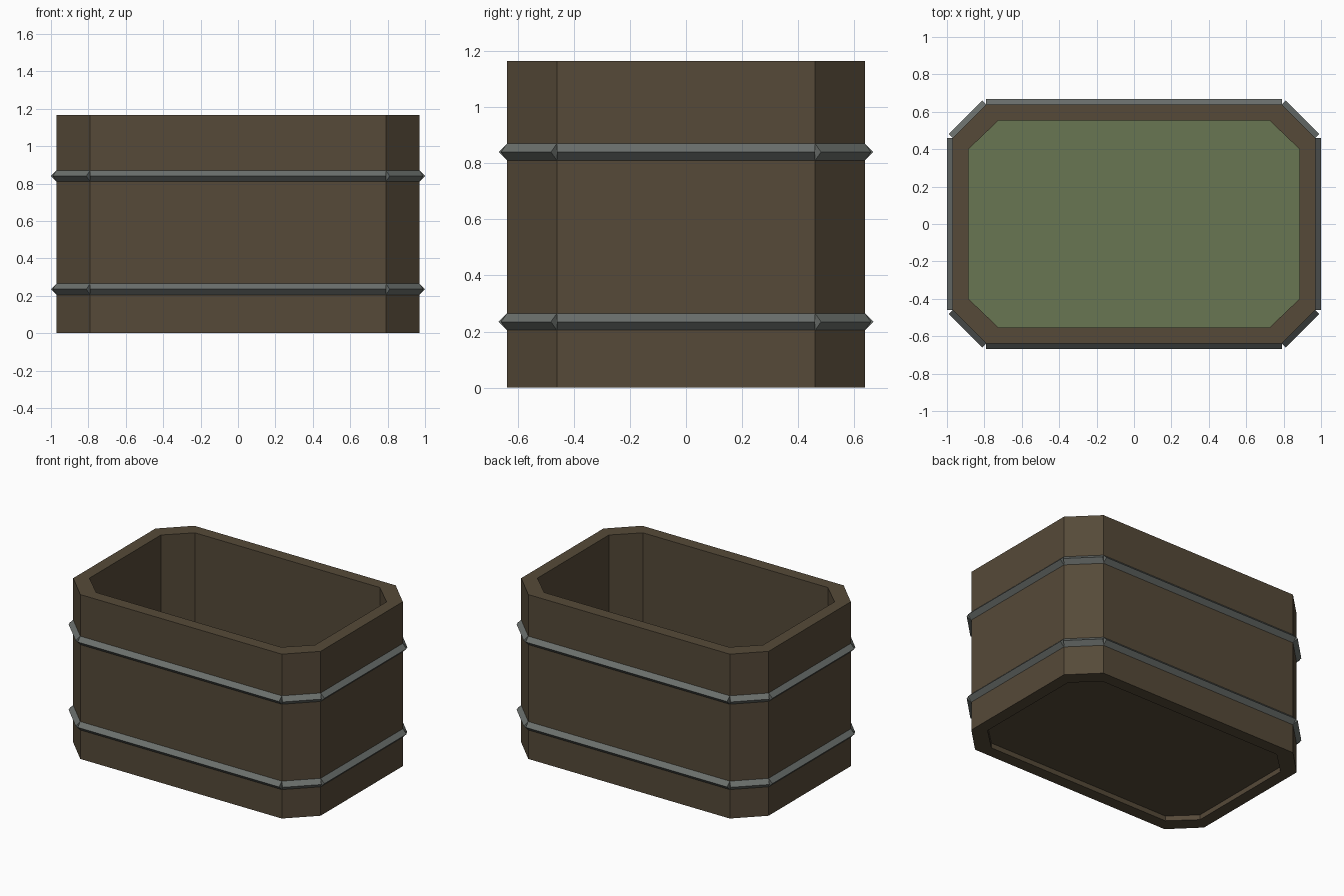
import bpy, bmesh
from mathutils import Vector

if "Cube" in bpy.data.objects:
    bpy.data.objects.remove(bpy.data.objects["Cube"])


def material(name, rgb):
    m = bpy.data.materials.new(name)
    m.diffuse_color = (*rgb, 1)
    m.use_nodes = True
    m.node_tree.nodes["Principled BSDF"].inputs["Base Color"].default_value = m.diffuse_color
    return m


wood = material("dark_wood", (0.092, 0.068, 0.040))
metal = material("grey_metal", (0.145, 0.160, 0.150))
green = material("green_floor", (0.140, 0.180, 0.086))


def octagon(x, y, cx, cy):
    """Counter-clockwise chamfered rectangle; cx, cy are the chamfer starts."""
    return [(cx, -y), (x, -cy), (x, cy), (cx, y),
            (-cx, y), (-x, cy), (-x, -cy), (-cx, -y)]


def finish(name, bm, mat):
    bmesh.ops.recalc_face_normals(bm, faces=bm.faces)
    me = bpy.data.meshes.new(name)
    bm.to_mesh(me)
    bm.free()
    me.materials.append(mat)
    ob = bpy.data.objects.new(name, me)
    bpy.context.collection.objects.link(ob)
    return ob


HEIGHT = 1.165
outer = octagon(0.97, 0.638, 0.79, 0.46)
inner = octagon(0.885, 0.553, 0.725, 0.40)

# Tub walls: hollow octagonal tube
bm = bmesh.new()
rings = [[bm.verts.new((x, y, z)) for x, y in outline]
         for outline, z in ((outer, 0), (outer, HEIGHT), (inner, HEIGHT), (inner, 0))]
for a, b in zip(rings, rings[1:] + rings[:1]):
    for i in range(8):
        j = (i + 1) % 8
        bm.faces.new((a[i], a[j], b[j], b[i]))
finish("tub_walls", bm, wood)

# Raised floor: wooden underside, green top
bm = bmesh.new()
face = bm.faces.new([bm.verts.new((x, y, 0.035)) for x, y in inner])
ext = bmesh.ops.extrude_face_region(bm, geom=[face], use_keep_orig=True)
bmesh.ops.translate(bm, vec=(0, 0, 0.065),
                    verts=[v for v in ext["geom"] if isinstance(v, bmesh.types.BMVert)])
floor = finish("tub_floor", bm, wood)
floor.data.materials.append(green)
for p in floor.data.polygons:
    p.material_index = 1 if p.normal.z > 0.5 else 0

# Metal bands: one ridged bar along each side of the octagon
for name, z in (("lower_band", 0.235), ("upper_band", 0.84)):
    bm = bmesh.new()
    for i in range(8):
        p = Vector((*outer[i], z))
        q = Vector((*outer[(i + 1) % 8], z))
        d = (q - p).normalized()
        out = Vector((d.y, -d.x, 0)) * 0.03
        up = Vector((0, 0, 0.03))
        a, b = [[bm.verts.new(c + o) for o in (-up, out, up)] for c in (p, q)]
        bm.faces.new(a)
        bm.faces.new(b)
        for k in range(3):
            m = (k + 1) % 3
            bm.faces.new((a[k], a[m], b[m], b[k]))
    finish(name, bm, metal)
